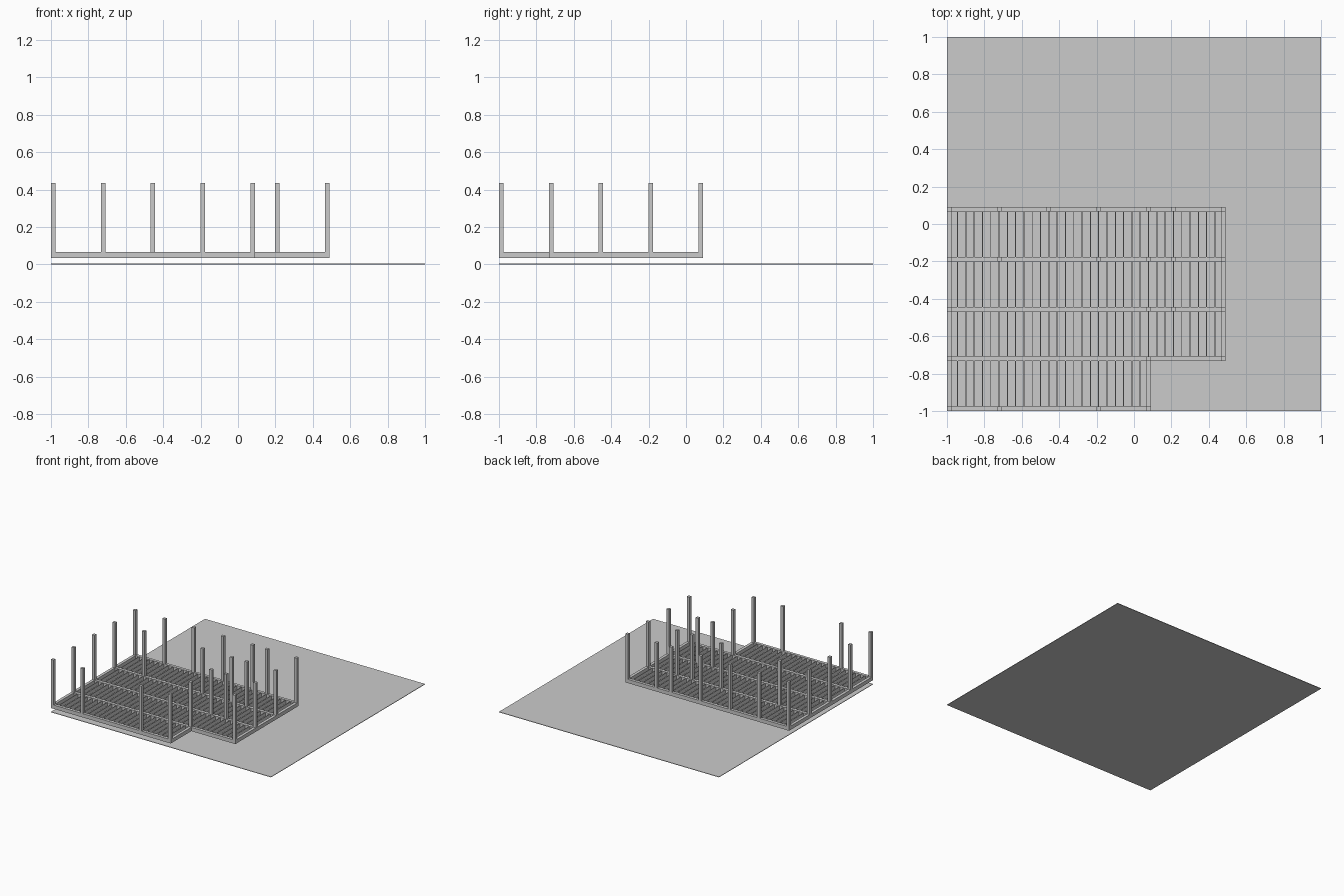
import bpy
import bmesh
from mathutils import Matrix, Vector

cube = bpy.data.objects.get("Cube")
if cube:
    bpy.data.objects.remove(cube, do_unlink=True)

# One plain grey for everything
grey = bpy.data.materials.new("plain grey")
grey.use_nodes = True
colour = (0.6, 0.6, 0.6, 1)
grey.diffuse_color = colour
grey.node_tree.nodes["Principled BSDF"].inputs["Base Color"].default_value = colour


def boxes(name, spans):
    """Make one object from boxes given as (low corner, high corner)."""
    bm = bmesh.new()
    for low, high in spans:
        low, high = Vector(low), Vector(high)
        size = Matrix.Diagonal((high - low).to_4d())
        bmesh.ops.create_cube(bm, size=1, matrix=Matrix.Translation((low + high) / 2) @ size)
    mesh = bpy.data.meshes.new(name)
    bm.to_mesh(mesh)
    bm.free()
    mesh.materials.append(grey)
    obj = bpy.data.objects.new(name, mesh)
    bpy.context.collection.objects.link(obj)


START = -0.988         # first post line in x and y
PITCH = 0.0444         # joist spacing
BAY = 6 * PITCH        # post spacing
HALF = 0.012           # half width of posts and beams
LOW, HIGH, TOP = 0.035, 0.066, 0.435
FULL, SHORT = 33, 24   # joist steps across the wide and narrow bays


def step(k):
    return START + k * PITCH


def row(r):
    return START + r * BAY


# Ground slab
boxes("ground", [((-1, -1, 0), (1, 1, 0.004))])

# Beams across the deck, the front one shorter
boxes("cross_beam", [
    ((START - HALF, row(r) - HALF, LOW),
     (step(FULL if r else SHORT) + HALF, row(r) + HALF, HIGH))
    for r in range(5)])

# Side beams, closing the edges between the cross beams
side_spans = []
for r in range(4):
    for k in (0, FULL if r else SHORT):
        side_spans.append(((step(k) - HALF, row(r) + HALF, LOW),
                           (step(k) + HALF, row(r + 1) - HALF, HIGH)))
boxes("side_beam", side_spans)

# Thin joists in each bay
joist_half = 0.0025
joist_spans = []
for r in range(4):
    for k in range(1, FULL if r else SHORT):
        joist_spans.append(((step(k) - joist_half, row(r) + HALF, LOW),
                            (step(k) + joist_half, row(r + 1) - HALF, HIGH)))
boxes("joist", joist_spans)

# Posts: joist steps that carry a post, row by row from the front
post_steps = [
    (0, 6, 18, 24),
    (0, 24, 33),
    (0, 24, 27, 33),
    (0, 6, 18, 24, 27, 33),
    (0, 6, 12, 18, 24, 27, 33),
]
boxes("post", [
    ((step(k) - HALF, row(r) - HALF, HIGH), (step(k) + HALF, row(r) + HALF, TOP))
    for r, steps in enumerate(post_steps) for k in steps])
